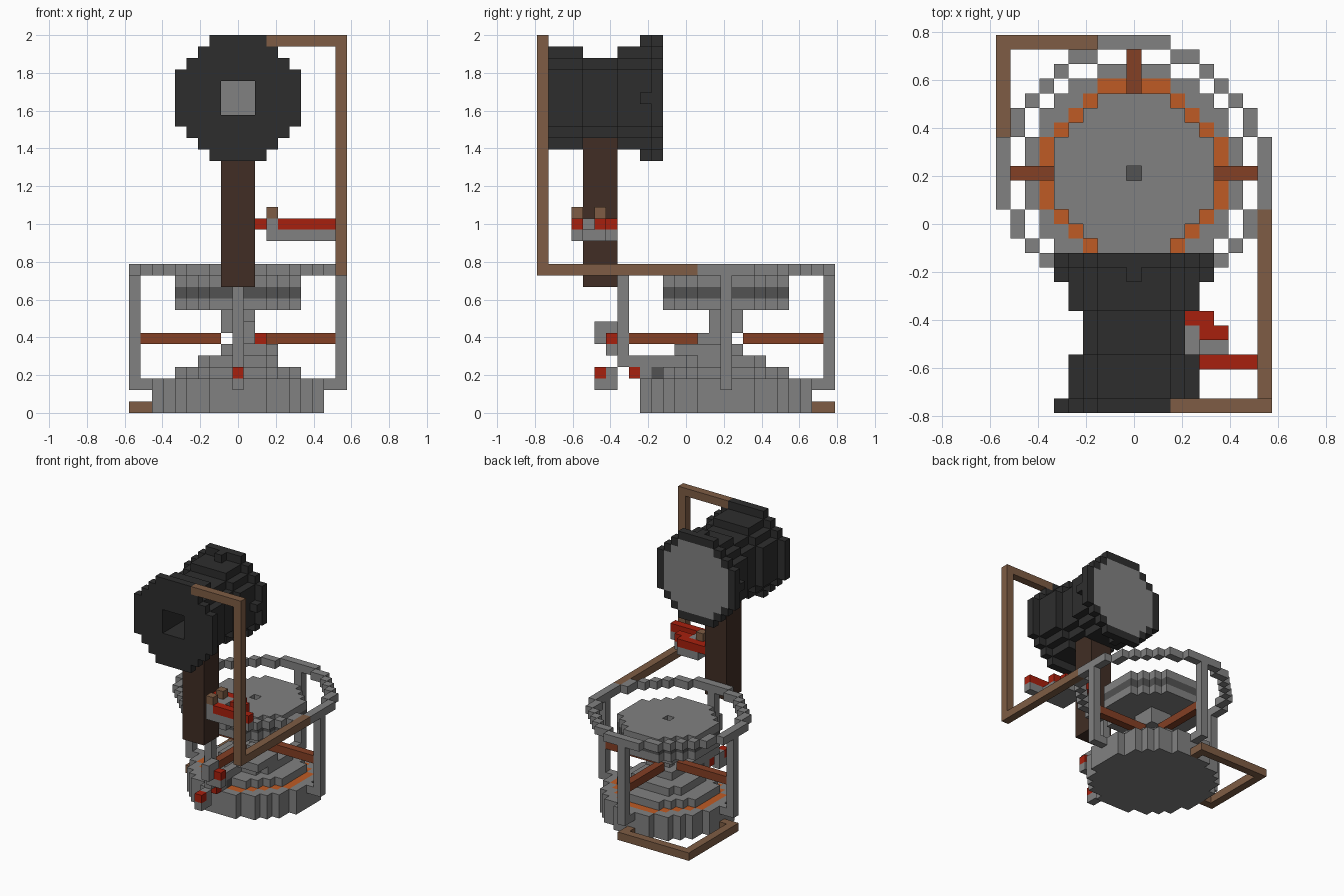
import bpy
import bmesh

if "Cube" in bpy.data.objects:
    bpy.data.objects.remove(bpy.data.objects["Cube"], do_unlink=True)

U = 2 / 33      # edge of one block
CY = 16         # block row of the turntable axis
CZ = 27         # block level of the horn axis
COLORS = {
    "grey": (0.22, 0.22, 0.22), "charcoal": (0.027, 0.027, 0.027),
    "dark_grey": (0.085, 0.085, 0.085), "wood": (0.21, 0.108, 0.058),
    "dark_wood": (0.052, 0.027, 0.018), "red": (0.39, 0.014, 0.004),
    "orange": (0.52, 0.105, 0.018), "rust": (0.23, 0.05, 0.018),
}
mats = {}
for name, rgb in COLORS.items():
    m = bpy.data.materials.new(name)
    m.use_nodes = True
    m.diffuse_color = (*rgb, 1)
    bsdf = m.node_tree.nodes["Principled BSDF"]
    bsdf.inputs["Base Color"].default_value = (*rgb, 1)
    bsdf.inputs["Roughness"].default_value = 0.9
    mats[name] = m

# Half-widths of each row of a round blocky disc, by radius
DISCS = {3: [3, 3, 3, 2], 4: [4, 4, 4, 3, 2], 5: [5, 5, 5, 4, 3, 2],
         6: [6, 6, 6, 5, 4, 3, 2], 7: [7, 7, 7, 6, 6, 5, 4, 2],
         9: [9, 9, 9, 8, 8, 7, 6, 5, 4, 2]}
grid = {}       # block -> (part, colour)


def disc(r):
    return {(a, b) for b in range(-r, r + 1)
            for a in range(-DISCS[r][abs(b)], DISCS[r][abs(b)] + 1)}


def rim(r):
    d = disc(r)
    return {(a, b) for a, b in d
            if not {(a + 1, b), (a - 1, b), (a, b + 1), (a, b - 1)} <= d}


def put(part, color, cells):
    for c in cells:
        grid[c] = (part, color)


def box(part, color, xs, ys, zs):
    """Fill an inclusive range of blocks; a single number means one block."""
    span = [range(s[0], s[1] + 1) if isinstance(s, tuple) else (s,) for s in (xs, ys, zs)]
    put(part, color, [(x, y, z) for x in span[0] for y in span[1] for z in span[2]])


def flat(part, color, shape, *levels):
    put(part, color, [(a, b + CY, z) for z in levels for a, b in shape])


def upright(part, color, shape, *rows):
    put(part, color, [(a, y, b + CZ) for y in rows for a, b in shape])


# Stepped base with an inlaid ring
flat("base", "grey", disc(7), 0, 1, 2)
flat("base_inlay", "orange", disc(6) - disc(5), 2)
flat("base_step", "grey", disc(5), 3)
flat("base_step", "grey", disc(3), 4)
box("base_step", "grey", (-1, 1), (CY - 1, CY + 1), 5)
box("base_step", "grey", (1, 3), (CY - 4, CY - 1), 5)

# Drum on its pillar
box("pillar", "grey", 0, CY, 6)
box("pillar", "grey", 1, (CY - 2, CY - 1), 6)
box("pillar", "grey", (-1, 1), (CY - 1, CY + 1), (7, 8))
flat("drum", "grey", disc(5), 9)
flat("drum_band", "dark_grey", disc(5), 10)
flat("drum", "grey", disc(5) - {(0, 0)}, 11)

# Upper ring, posts, feet and spokes
flat("upper_ring", "grey", rim(9), 12)
for dx, dy in ((1, 0), (-1, 0), (0, 1), (0, -1)):
    front = dy < 0
    put("post", "grey", [(9 * dx, CY + 9 * dy, z) for z in range(4 if front else 2, 12)])
    if not front:
        put("post_foot", "grey", [(8 * dx, CY + 8 * dy, 2)])
    put("spoke", "rust", [(i * dx, CY + i * dy, 6) for i in range(3 if front else 2, 9)])
box("front_foot", "grey", 0, (CY - 9, CY - 4), 4)

# Button and levers on the front
box("front_button", "red", 0, 8, 3)
box("front_button_mount", "grey", 0, 9, 3)
box("front_button_slot", "dark_grey", 0, 10, 3)
box("lower_lever", "grey", 0, (5, 6), 2)
box("lower_lever", "grey", 0, 6, 3)
box("lower_lever_knob", "red", 0, 5, 3)
box("upper_lever", "grey", 1, (5, 6), 7)
box("upper_lever", "grey", 1, 5, 6)
box("upper_lever", "grey", (1, 2), 6, 5)
box("upper_lever_knob", "red", (1, 2), 6, 6)
box("upper_lever", "grey", 1, 5, 6)

# Wooden bracket at the foot
box("foot_bracket", "wood", -9, (CY, CY + 9), 0)
box("foot_bracket", "wood", (-9, 0), CY + 9, 0)
box("foot_bracket", "wood", -8, CY, 0)
box("foot_bracket", "wood", 0, CY + 8, 0)

# Horn: a waisted stack of discs with a square bore and a pale end plate
for r, rows in ((5, (0, 10)), (4, (1, 2, 3, 7, 8, 9)), (3, (4, 5, 6))):
    upright("horn", "charcoal", disc(r), *rows)
upright("horn_nub", "charcoal", {(0, 5), (0, -5), (5, 0), (-5, 0)}, 9)
upright("horn_plate", "grey", disc(4), 10)
for y in range(10):
    for x in (-1, 0, 1):
        for z in (-1, 0, 1):
            grid.pop((x, y, CZ + z))

# Handle below the horn
box("handle", "dark_wood", (-1, 1), (4, 6), (11, 23))

# Wooden arm from the ring up to the horn
box("arm", "wood", 9, (0, 13), 12)
box("arm", "wood", 9, 0, (12, 32))
box("arm", "wood", (3, 9), 0, 32)

# Side mechanism on the handle
box("side_tray", "grey", (3, 8), 3, 15)
box("side_tray", "grey", (3, 6), (4, 5), 15)
box("side_tray", "grey", (3, 5), 6, 15)
box("side_tray", "grey", 4, (4, 5), 16)
box("side_tray", "grey", 3, (3, 5), 16)
box("side_bar", "red", (4, 8), 3, 16)
box("side_bar", "red", (2, 5), 6, 16)
box("side_bar", "red", (5, 6), 5, 16)
box("side_bar", "red", 2, 5, 16)
box("side_peg", "wood", 3, 3, 17)
box("side_peg", "wood", 3, 5, 17)

# Outer block faces become one mesh per part
DIRS = [(s if a == 0 else 0, s if a == 1 else 0, s if a == 2 else 0)
        for a in range(3) for s in (1, -1)]
parts = {}
for cell, key in grid.items():
    parts.setdefault(key, []).append(cell)
for (part, color), cells in parts.items():
    bm = bmesh.new()
    for c in cells:
        for d in DIRS:
            if tuple(p + q for p, q in zip(c, d)) in grid:
                continue
            axis = [abs(v) for v in d].index(1)
            sign = d[axis]
            ring = []
            for p, q in ((-1, -1), (1, -1), (1, 1), (-1, 1)):
                v = [0, 0, 0]
                v[axis] = sign
                v[(axis + 1) % 3], v[(axis + 2) % 3] = p * sign, q
                ring.append(bm.verts.new(((c[0] + v[0] / 2) * U,
                                          (c[1] - 12.5 + v[1] / 2) * U,
                                          (c[2] + 0.5 + v[2] / 2) * U)))
            bm.faces.new(ring)
    bmesh.ops.remove_doubles(bm, verts=bm.verts, dist=U / 100)
    mesh = bpy.data.meshes.new(part)
    bm.to_mesh(mesh)
    bm.free()
    mesh.materials.append(mats[color])
    bpy.context.collection.objects.link(bpy.data.objects.new(part, mesh))
